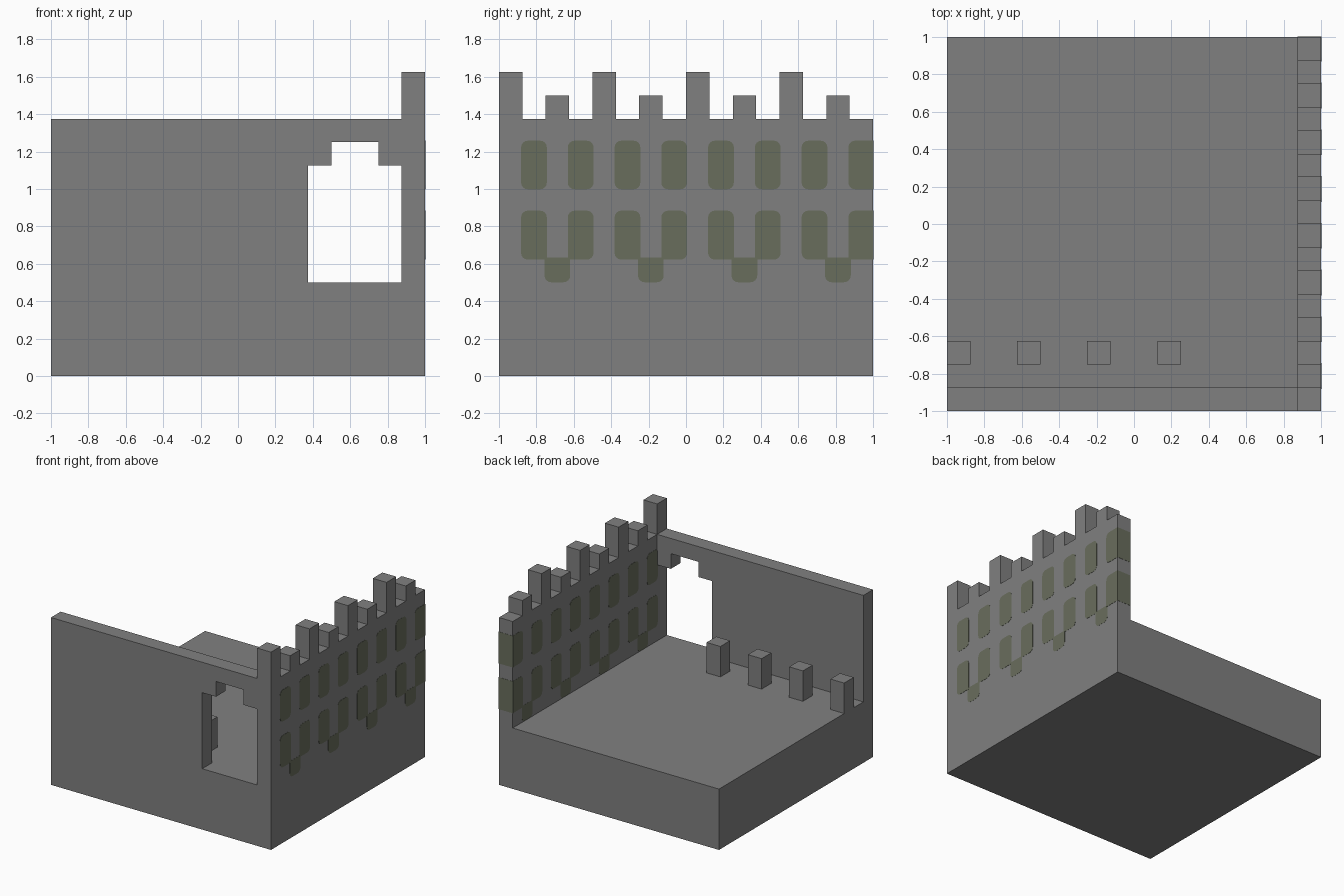
import bpy, bmesh, math

cube = bpy.data.objects.get("Cube")
if cube:
    bpy.data.objects.remove(cube, do_unlink=True)


def material(name, rgb):
    m = bpy.data.materials.new(name)
    m.use_nodes = True
    m.diffuse_color = (*rgb, 1)
    m.node_tree.nodes["Principled BSDF"].inputs["Base Color"].default_value = (*rgb, 1)
    return m


stone = material("grey stone", (0.216, 0.216, 0.216))
moss = material("moss green", (0.141, 0.154, 0.108))


def prism(name, outline, axis, lo, hi, mat):
    """Extrude an outline along x, y or z between lo and hi."""
    place = {"x": lambda a, b, d: (d, a, b),
             "y": lambda a, b, d: (a, d, b),
             "z": lambda a, b, d: (a, b, d)}[axis]
    bm = bmesh.new()
    ends = [[bm.verts.new(place(a, b, d)) for a, b in outline] for d in (lo, hi)]
    for ring in ends:
        bm.faces.new(ring)
    n = len(outline)
    for i in range(n):
        j = (i + 1) % n
        bm.faces.new((ends[0][i], ends[0][j], ends[1][j], ends[1][i]))
    bmesh.ops.recalc_face_normals(bm, faces=bm.faces)
    mesh = bpy.data.meshes.new(name)
    bm.to_mesh(mesh)
    bm.free()
    mesh.materials.append(mat)
    obj = bpy.data.objects.new(name, mesh)
    bpy.context.collection.objects.link(obj)
    return obj


def rect(a0, a1, b0, b1):
    return [(a0, b0), (a1, b0), (a1, b1), (a0, b1)]


def rounded(a0, a1, b0, b1, sharp=(), r=0.036, steps=4):
    """Rectangle with rounded corners, except corners listed in sharp (from low-left, anticlockwise)."""
    pts = []
    for k, (a, b) in enumerate(rect(a0, a1, b0, b1)):
        if k in sharp:
            pts.append((a, b))
            continue
        ca = a + r if k in (0, 3) else a - r
        cb = b + r if k in (0, 1) else b - r
        for s in range(steps + 1):
            t = math.pi * (1 + k / 2 + s / steps / 2)
            pts.append((ca + r * math.cos(t), cb + r * math.sin(t)))
    return pts


U = 0.125          # one block
FLOOR, TOP = 0.5, 1.375

# Solid base
prism("base", rect(-1, 1, -1, 1), "z", 0, FLOOR, stone)

# Front wall with stepped opening that reaches the floor
prism("front_wall", [(-1, FLOOR), (3 * U, FLOOR), (3 * U, 9 * U), (4 * U, 9 * U),
                     (4 * U, 10 * U), (6 * U, 10 * U), (6 * U, 9 * U), (7 * U, 9 * U),
                     (7 * U, TOP), (-1, TOP)], "y", -1, -1 + U, stone)

# Side wall with alternating tall and short merlons
battlement = [(-1, FLOOR)]
for i in range(8):
    y = -1 + 2 * U * i
    h = TOP + (2 * U if i % 2 == 0 else U)
    battlement += [(y, TOP), (y, h), (y + U, h), (y + U, TOP)]
battlement += [(1, TOP), (1, FLOOR)]
battlement.pop(1)
prism("side_wall", battlement, "x", 1 - U, 1, stone)

# Mossy slots running through the side wall
E = 0.0015
for i in range(8):
    y0 = -0.882 + 2 * U * i
    last = i == 7
    y1 = 1 + E if last else y0 + 0.138
    ends = (1, 2) if last else ()
    prism(f"upper_slot_{i + 1}", rounded(y0, y1, 0.998, 1.258, ends),
          "x", 1 - U - E, 1 + E, moss)
    inner = (1,) if i % 2 == 0 else (0,)
    prism(f"lower_slot_{i + 1}", rounded(y0, y1, 0.622, 0.884, ends + inner),
          "x", 1 - U - E, 1 + E, moss)

# Hanging links joining each pair of lower slots
for i in range(4):
    y0 = -0.757 + 4 * U * i
    prism(f"slot_link_{i + 1}", rounded(y0, y0 + 0.138, 0.501, 0.634, (2, 3)),
          "x", 1 - U - 0.001, 1.001, moss)

# Row of short posts behind the front wall
for i in range(4):
    x = -1 + 3 * U * i
    prism(f"post_{i + 1}", rect(x, x + U, -6 * U, -5 * U), "z", FLOOR, 0.75, stone)
